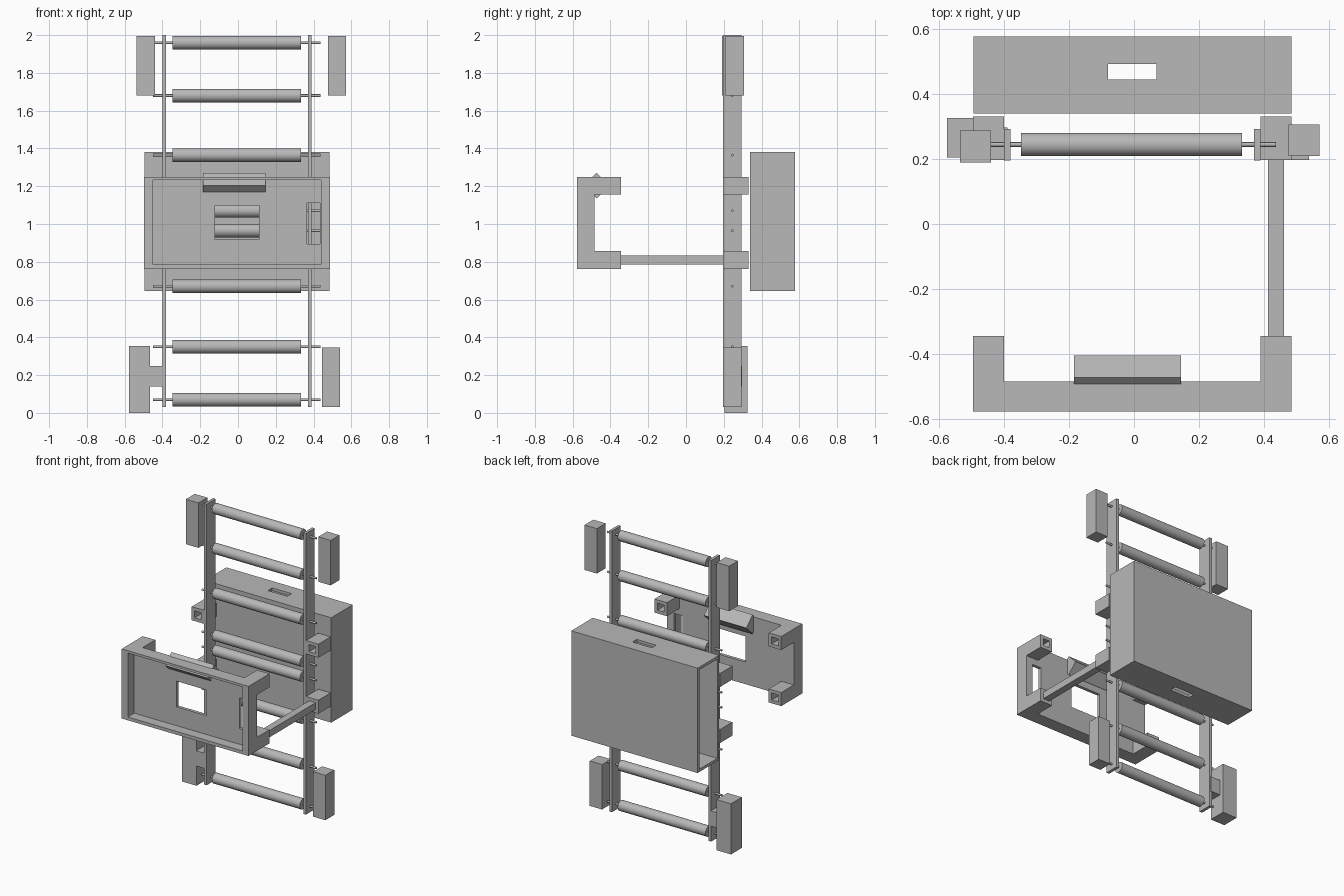
import bpy
import math
from mathutils import Matrix

old = bpy.data.objects.get("Cube")
if old:
    bpy.data.objects.remove(old, do_unlink=True)

grey = bpy.data.materials.new("plain grey")
grey.use_nodes = True
grey.diffuse_color = (0.48, 0.48, 0.48, 1)
grey.node_tree.nodes["Principled BSDF"].inputs["Base Color"].default_value = (0.48, 0.48, 0.48, 1)


def box(name, x, y, z):
    """Box from its (min, max) extents on each axis."""
    bpy.ops.mesh.primitive_cube_add(size=1)
    ob = bpy.context.object
    ob.name = name
    size = [b - a for a, b in (x, y, z)]
    mid = [(a + b) / 2 for a, b in (x, y, z)]
    ob.data.transform(Matrix.Translation(mid) @ Matrix.Diagonal((*size, 1)))
    ob.data.materials.append(grey)
    return ob


def cut(ob, x, y, z):
    """Remove a box-shaped volume from an object."""
    cutter = box("cutter", x, y, z)
    cutter.hide_render = True
    mod = ob.modifiers.new("cut", "BOOLEAN")
    mod.operation = "DIFFERENCE"
    mod.solver = "EXACT"
    mod.object = cutter
    bpy.context.view_layer.objects.active = ob
    bpy.ops.object.modifier_apply(modifier=mod.name)
    bpy.data.objects.remove(cutter, do_unlink=True)


def rod(name, x, y, z, radius, sides):
    """Cylinder lying along the x axis."""
    bpy.ops.mesh.primitive_cylinder_add(vertices=sides, radius=radius, depth=x[1] - x[0])
    ob = bpy.context.object
    ob.name = name
    place = Matrix.Translation((sum(x) / 2, y, z))
    ob.data.transform(place @ Matrix.Rotation(math.pi / 2, 4, "Y"))
    ob.data.materials.append(grey)
    bpy.ops.object.shade_smooth_by_angle()


# Two upright rails
box("right_rail", (-0.40, -0.38), (0.195, 0.293), (0.03, 2.0))
box("left_rail", (0.37, 0.39), (0.195, 0.293), (0.03, 2.0))

# Rollers on thin axles
for z in (0.07, 0.35, 0.67, 0.965, 1.07, 1.365, 1.68, 1.96):
    rod("roller", (-0.348, 0.333), 0.245, z, 0.036, 48)
    rod("axle", (-0.45, 0.437), 0.245, z, 0.007, 16)

# Blocks beside the rail ends
box("upper_right_block", (-0.537, -0.44), (0.19, 0.288), (1.68, 1.995))
box("upper_left_block", (0.476, 0.572), (0.21, 0.307), (1.68, 1.995))
box("lower_left_block", (0.445, 0.54), (0.197, 0.295), (0.03, 0.345))
box("lower_right_block", (-0.577, -0.465), (0.205, 0.326), (0.0, 0.355))
box("lower_right_stub", (-0.466, -0.39), (0.2, 0.297), (0.14, 0.247))

# Square sockets on the rails and on the panel corners
for side, x in (("right", (-0.497, -0.40)), ("left", (0.39, 0.486))):
    for level, z in (("lower", (0.762, 0.857)), ("upper", (1.155, 1.25))):
        hole_x = (x[0] + 0.023, x[1] - 0.023)
        hole_z = (z[0] + 0.023, z[1] - 0.023)
        bracket = box(f"{level}_{side}_rail_socket", x, (0.197, 0.332), z)
        cut(bracket, hole_x, (0.1, 0.3), hole_z)
        arm = box(f"{level}_{side}_panel_socket", x, (-0.486, -0.345), z)
        cut(arm, hole_x, (-0.45, -0.2), hole_z)

# Bar joining the panel to the rails
box("connecting_bar", (0.413, 0.463), (-0.45, 0.2), (0.785, 0.833))

# Front panel: recessed tray with window and side slot
panel = box("front_panel", (-0.497, 0.486), (-0.578, -0.485), (0.762, 1.25))
cut(panel, (-0.45, 0.44), (-0.7, -0.507), (0.785, 1.233))
cut(panel, (-0.122, 0.11), (-0.7, -0.3), (0.917, 1.097))
cut(panel, (0.365, 0.434), (-0.7, -0.3), (0.895, 1.11))

# Diagonal square bar through the top of the panel
bar = box("diagonal_bar", (-0.185, 0.145), (-0.048, 0.048), (-0.048, 0.048))
bar.data.transform(Matrix.Translation((0, -0.473, 1.203)) @ Matrix.Rotation(math.pi / 4, 4, "X"))

# Back case: hollow, open on one side, slotted top and bottom
case = box("back_case", (-0.495, 0.485), (0.34, 0.578), (0.645, 1.38))
cut(case, (-0.6, 0.465), (0.36, 0.558), (0.665, 1.36))
cut(case, (-0.08, 0.07), (0.445, 0.493), (0.5, 1.5))
